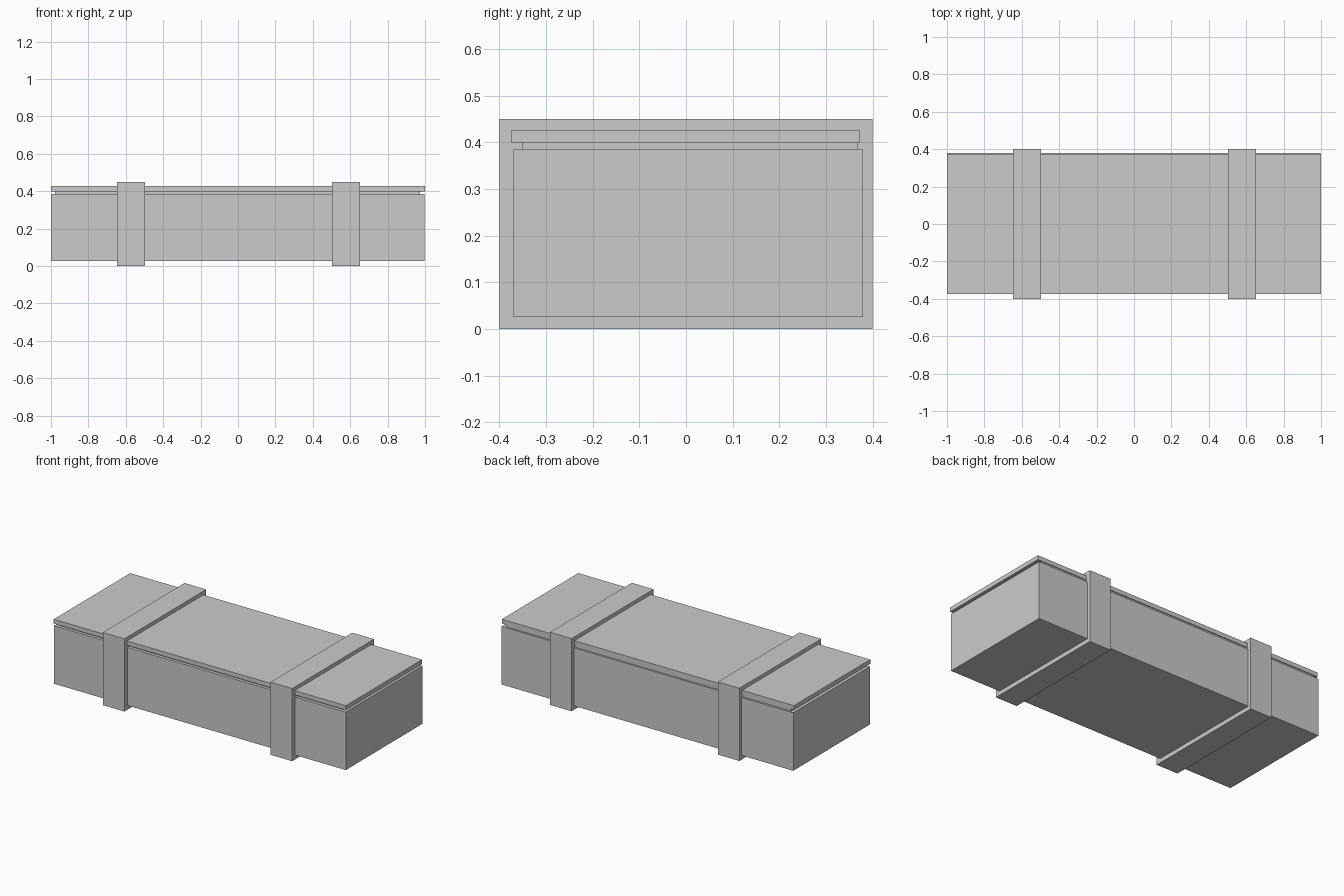
import bpy
import bmesh
from mathutils import Matrix, Vector

if "Cube" in bpy.data.objects:
    bpy.data.objects.remove(bpy.data.objects["Cube"])


def box(name, lo, hi):
    """Flat-shaded box between two opposite corners."""
    lo, hi = Vector(lo), Vector(hi)
    bm = bmesh.new()
    bmesh.ops.create_cube(bm, size=1, matrix=Matrix.Diagonal((*(hi - lo), 1)))
    mesh = bpy.data.meshes.new(name)
    bm.to_mesh(mesh)
    bm.free()
    obj = bpy.data.objects.new(name, mesh)
    obj.location = (lo + hi) / 2
    bpy.context.collection.objects.link(obj)
    return obj


# Main chest body
box("crate_body", (-1.0, -0.37, 0.026), (0.997, 0.379, 0.385))

# Recessed rim between body and lid
box("lid_rim", (-0.978, -0.351, 0.385), (0.972, 0.368, 0.40))

# Thin lid, overhanging the rim
box("lid", (-1.0, -0.374, 0.40), (1.0, 0.373, 0.427))

# Two straps wrapping around the whole crate
for side, x in (("left", -0.572), ("right", 0.577)):
    box(side + "_strap", (x - 0.074, -0.4, 0.0), (x + 0.074, 0.4, 0.45))
